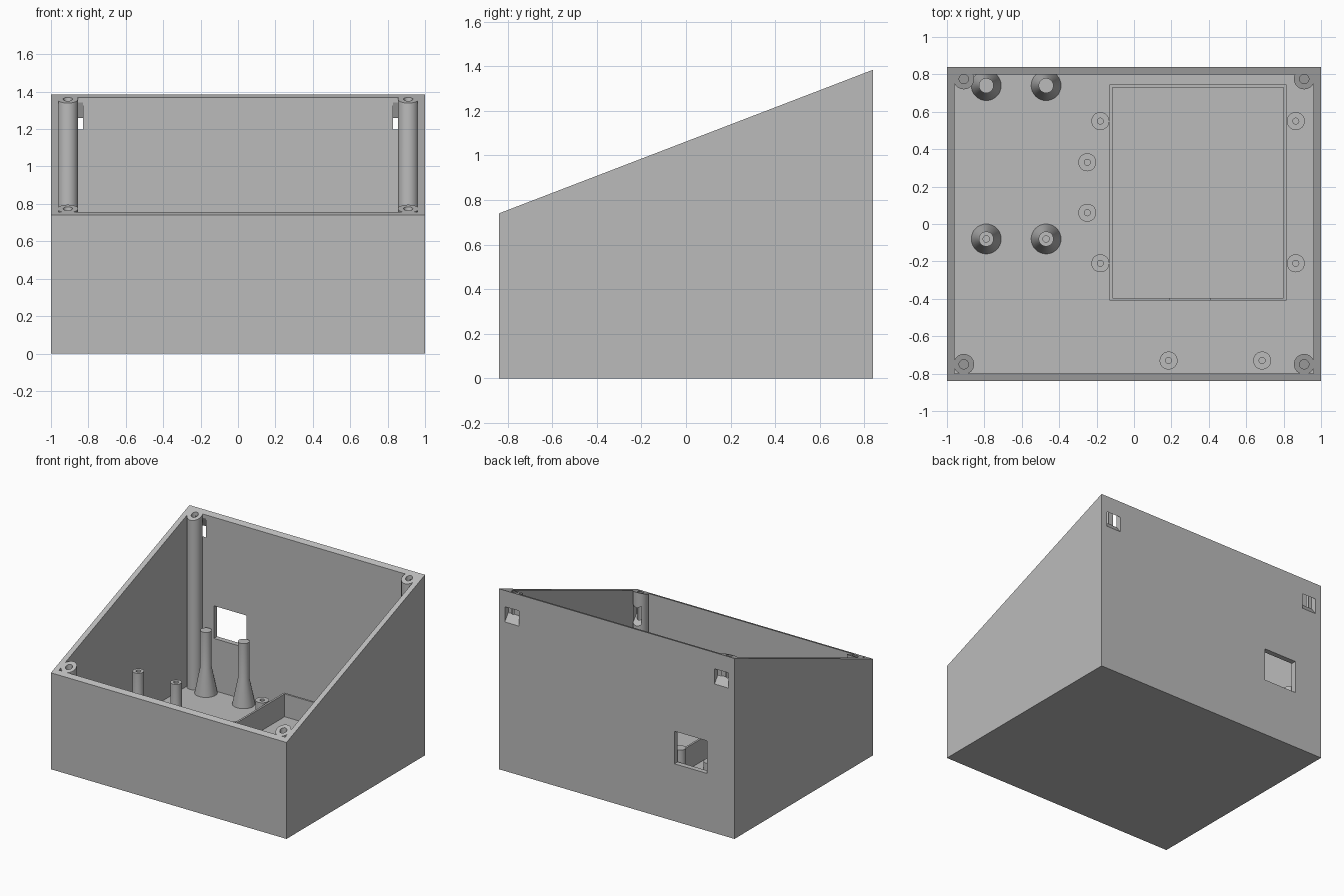
import bpy, bmesh, math

if "Cube" in bpy.data.objects:
    bpy.data.objects.remove(bpy.data.objects["Cube"], do_unlink=True)

HX, HY, WALL, FLOOR = 1.0, 0.84, 0.04, 0.04
FRONT_H, BACK_H = 0.74, 1.385
SLOPE = (BACK_H - FRONT_H) / (2 * HY)

grey = bpy.data.materials.new("plain grey")
grey.use_nodes = True
grey.diffuse_color = (0.5, 0.5, 0.5, 1)
grey.node_tree.nodes["Principled BSDF"].inputs["Base Color"].default_value = (0.5, 0.5, 0.5, 1)


def lid(y):
    """Height of the sloping rim at depth y."""
    return FRONT_H + (y + HY) * SLOPE


def add_object(name, bm):
    bmesh.ops.recalc_face_normals(bm, faces=bm.faces)
    mesh = bpy.data.meshes.new(name)
    bm.to_mesh(mesh)
    bm.free()
    mesh.materials.append(grey)
    obj = bpy.data.objects.new(name, mesh)
    bpy.context.collection.objects.link(obj)
    return obj


def side_prism(name, x0, x1, profile):
    """Extrude a (y, z) outline from x0 to x1."""
    bm = bmesh.new()
    face = bm.faces.new([bm.verts.new((x0, y, z)) for y, z in profile])
    new = bmesh.ops.extrude_face_region(bm, geom=[face])["geom"]
    bmesh.ops.translate(bm, vec=(x1 - x0, 0, 0),
                        verts=[v for v in new if isinstance(v, bmesh.types.BMVert)])
    return add_object(name, bm)


def box(name, x0, x1, y0, y1, z0, z1):
    return side_prism(name, x0, x1, [(y0, z0), (y1, z0), (y1, z1), (y0, z1)])


def select(obj):
    bpy.ops.object.select_all(action='DESELECT')
    obj.select_set(True)
    bpy.context.view_layer.objects.active = obj


def lathe(name, x, y, profile, slanted=False):
    """Spin an (r, z) outline; optionally tilt its upper part to the rim slope."""
    bm = bmesh.new()
    verts = [bm.verts.new((r, 0, z)) for r, z in profile]
    edges = [bm.edges.new(pair) for pair in zip(verts, verts[1:])]
    bmesh.ops.spin(bm, geom=verts + edges, axis=(0, 0, 1), cent=(0, 0, 0),
                   angle=2 * math.pi, steps=32, use_duplicate=False)
    bmesh.ops.remove_doubles(bm, verts=bm.verts, dist=0.0005)
    for v in bm.verts:
        if slanted and v.co.z > 0.2:
            v.co.z += v.co.y * SLOPE
        v.co.x += x
        v.co.y += y
    obj = add_object(name, bm)
    select(obj)
    bpy.ops.object.shade_smooth_by_angle(angle=math.radians(35))
    return obj


def cut(obj, cutter):
    mod = obj.modifiers.new("cut", 'BOOLEAN')
    mod.operation, mod.solver, mod.object = 'DIFFERENCE', 'EXACT', cutter
    select(obj)
    bpy.ops.object.modifier_apply(modifier=mod.name)


# Case with a sloping open top
case = side_prism("case", -HX, HX, [(-HY, 0), (HY, 0), (HY, BACK_H), (-HY, FRONT_H)])
iy = HY - WALL
cutters = [side_prism("cavity", -HX + WALL, HX - WALL,
                      [(-iy, FLOOR), (iy, FLOOR), (iy, 1.8), (-iy, 1.8)]),
           box("window", -0.765, -0.49, 0.7, 0.9, 0.44, 0.69)]
for c in cutters:
    cut(case, c)

# Corner bosses with slanted tops, screw holes and nut slots
for sx, side in ((1, "left"), (-1, "right")):
    xs = sorted((sx * 0.83, sx * 0.95))
    back_slot = side_prism("back_slot", *xs,
                           [(0.85, 1.13), (0.85, 1.24), (0.798, 1.345), (0.798, 1.2)])
    cut(case, back_slot)
    front_slot = side_prism("front_slot", sx * 0.91 - 0.035, sx * 0.91 + 0.035,
                            [(-0.68, 0.52), (-0.68, 0.66), (-0.75, 0.74), (-0.75, 0.6)])
    cutters += [back_slot, front_slot]
    for y, end, slot in ((0.775, "back", back_slot), (-0.75, "front", front_slot)):
        top = lid(y)
        boss = lathe(f"{end}_{side}_boss", sx * 0.91, y,
                     [(0, 0.02), (0.055, 0.02), (0.055, top), (0.025, top),
                      (0.025, top - 0.25), (0, top - 0.25)], True)
        cut(boss, slot)

for c in cutters:
    bpy.data.objects.remove(c, do_unlink=True)

# Tall posts on flared feet; the front pair has screw holes
for x in (-0.79, -0.47):
    foot = [(0, 0.02), (0.08, 0.02), (0.08, FLOOR), (0.04, 0.24), (0.04, 0.52)]
    lathe("back_post", x, 0.74, foot + [(0, 0.52)])
    lathe("front_post", x, -0.08, foot + [(0.017, 0.52), (0.017, 0.4), (0, 0.4)])

# Small screw standoffs
tall = [(x, y, 0.22) for x in (-0.18, 0.865) for y in (0.55, -0.21)]
low = [(-0.25, 0.33, 0.1), (-0.25, 0.06, 0.1), (0.185, -0.73, 0.1), (0.685, -0.73, 0.1)]
for x, y, h in tall + low:
    lathe("standoff", x, y, [(0, 0.02), (0.048, 0.02), (0.048, h), (0.016, h),
                             (0.016, FLOOR), (0, FLOOR)])

# Shallow tray frame on the floor, with a notch in its front wall
X0, X1, Y0, Y1, T, H = -0.13, 0.815, -0.41, 0.745, 0.015, 0.215
box("tray_right_wall", X0, X0 + T, Y0, Y1, 0.02, H)
box("tray_left_wall", X1 - T, X1, Y0, Y1, 0.02, H)
box("tray_back_wall", X0 + T, X1 - T, Y1 - T, Y1, 0.02, H)
box("tray_front_wall_right", X0 + T, 0.19, Y0, Y0 + T, 0.02, H)
box("tray_front_wall_left", 0.41, X1 - T, Y0, Y0 + T, 0.02, H)
box("tray_front_sill", 0.19, 0.41, Y0, Y0 + T, 0.02, 0.12)
